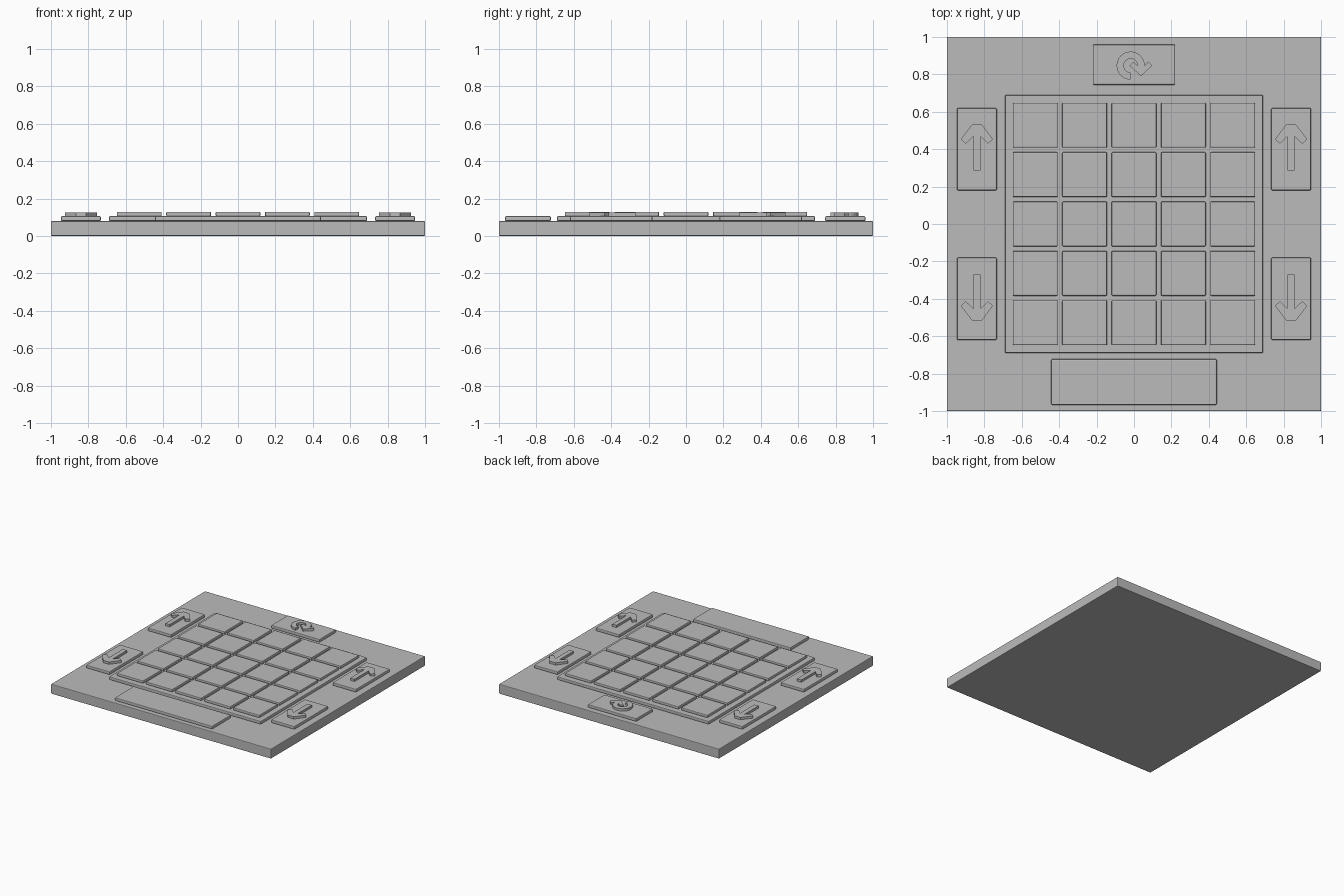
import bpy, bmesh, math

if "Cube" in bpy.data.objects:
    bpy.data.objects.remove(bpy.data.objects["Cube"])

# Single matte grey
grey = bpy.data.materials.new("matte grey")
grey.use_nodes = True
grey.diffuse_color = (0.5, 0.5, 0.5, 1)
grey.node_tree.nodes["Principled BSDF"].inputs["Base Color"].default_value = grey.diffuse_color

BASE, PANEL, TILE, ICON = 0.08, 0.106, 0.129, 0.125   # top heights


def plate(name, outline, bottom, top, bevel=0.0):
    """Extrude a flat outline into a solid plate, softening its edges."""
    bm = bmesh.new()
    face = bm.faces.new([bm.verts.new((x, y, bottom)) for x, y in outline])
    ext = bmesh.ops.extrude_face_region(bm, geom=[face], use_keep_orig=True)
    for v in ext["geom"]:
        if isinstance(v, bmesh.types.BMVert):
            v.co.z = top
    bmesh.ops.recalc_face_normals(bm, faces=bm.faces[:])
    mesh = bpy.data.meshes.new(name)
    bm.to_mesh(mesh)
    bm.free()
    mesh.materials.append(grey)
    ob = bpy.data.objects.new(name, mesh)
    bpy.context.collection.objects.link(ob)
    if bevel:
        mod = ob.modifiers.new("soft edges", "BEVEL")
        mod.width = bevel
        mod.segments = 2
    return ob


def slab(name, cx, cy, w, d, bottom, top, bevel=0.006):
    corners = [(-1, -1), (1, -1), (1, 1), (-1, 1)]
    return plate(name, [(cx + i * w / 2, cy + j * d / 2) for i, j in corners],
                 bottom, top, bevel)


# Base board, centre frame, front display and back button
slab("base_board", 0, 0, 2, 2, 0, BASE, 0.005)
slab("grid_frame", 0, 0, 1.38, 1.38, BASE, PANEL)
slab("display_panel", 0, -0.845, 0.885, 0.245, BASE, PANEL)
slab("rotate_button", 0, 0.852, 0.44, 0.215, BASE, PANEL)

# Five by five tiles
for row in range(5):
    for col in range(5):
        slab(f"tile_{row + 1}_{col + 1}", (col - 2) * 0.264, (row - 2) * 0.264,
             0.24, 0.24, PANEL, TILE)

# Side buttons with straight arrows
half = [(0.027, 0.123), (0.086, 0.045), (0.06, 0.021), (0.019, 0.06), (0.019, -0.123)]
arrow = half + [(-x, y) for x, y in reversed(half)]
for side, sx in (("left", 1), ("right", -1)):
    for way, sy in (("up", 1), ("down", -1)):
        cx, cy = sx * 0.84, sy * 0.4
        slab(f"{side}_{way}_button", cx, cy, 0.213, 0.44, BASE, PANEL)
        plate(f"{side}_{way}_arrow",
              [(cx + x, cy + 0.008 + sy * y) for x, y in arrow], PANEL, ICON)

# Curved arrow: three-quarter ring from the bottom round to a chevron head
ox, oy, outer, inner, steps = -0.018, 0.847, 0.075, 0.037, 20
angles = [math.radians(270 - 270 * i / steps) for i in range(steps + 1)]
ring = [(outer * math.cos(a), outer * math.sin(a)) for a in angles]
head = [(0.094, 0.021), (0.116, 0.0), (0.055, -0.056), (-0.006, 0.0), (0.015, 0.021)]
back = [(inner * math.cos(a), inner * math.sin(a)) for a in reversed(angles)]
plate("rotate_arrow", [(ox + x, oy + y) for x, y in ring + head + back], PANEL, ICON)
